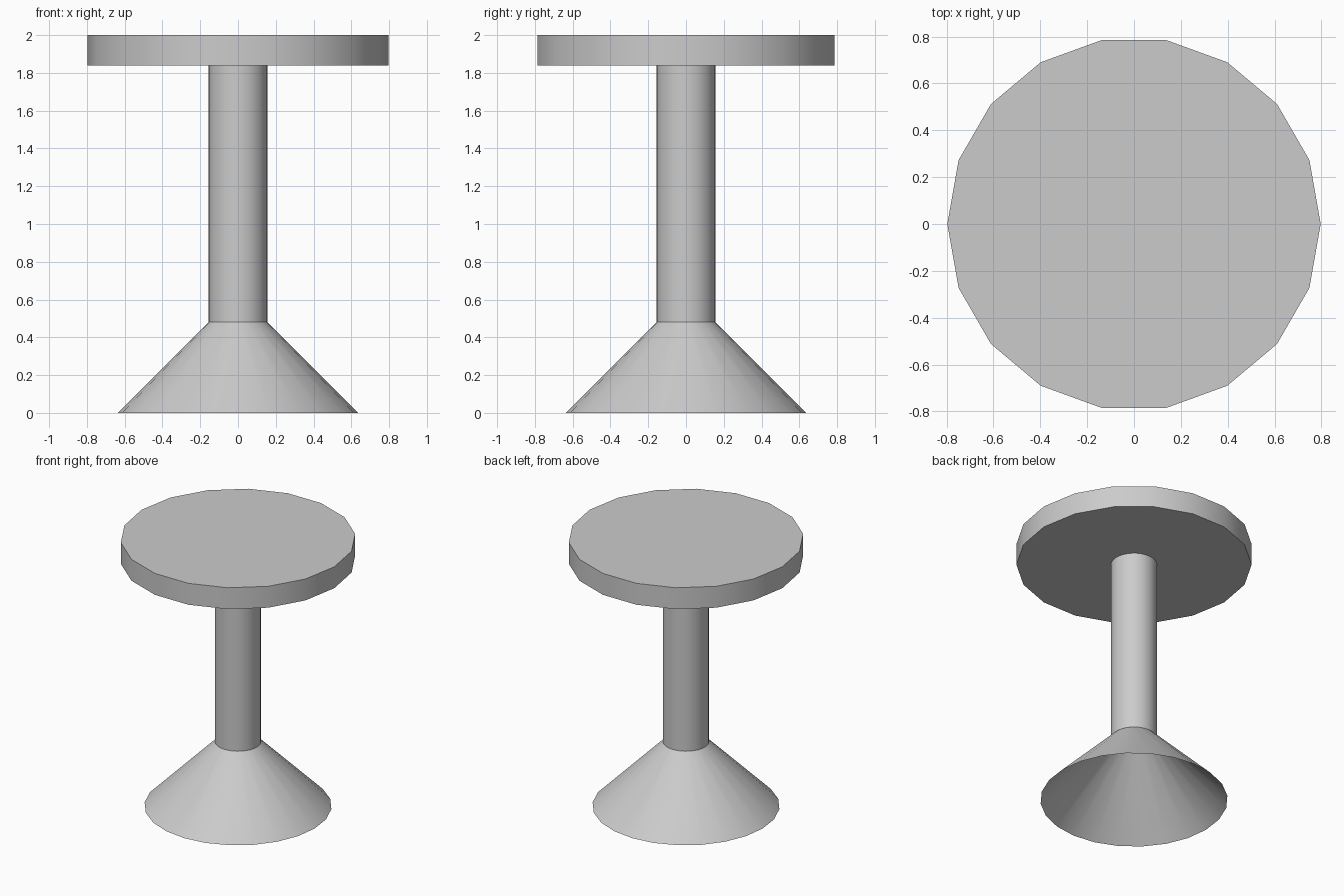
import bpy
import math

if "Cube" in bpy.data.objects:
    bpy.data.objects.remove(bpy.data.objects["Cube"])


def smooth(name):
    obj = bpy.context.object
    obj.name = name
    bpy.ops.object.shade_smooth_by_angle(angle=math.radians(30))
    return obj


def cylinder(name, sides, radius, z0, z1, turn=0.0):
    bpy.ops.mesh.primitive_cylinder_add(
        vertices=sides, radius=radius, depth=z1 - z0,
        location=(0, 0, (z0 + z1) / 2), rotation=(0, 0, turn))
    return smooth(name)


# Flared foot: open, hollow cone shell
FOOT_TOP = 0.48
bpy.ops.mesh.primitive_cone_add(
    vertices=24, radius1=0.635, radius2=0.156, depth=FOOT_TOP,
    end_fill_type='NOTHING', location=(0, 0, FOOT_TOP / 2))
smooth("flared_foot")

# Round column
cylinder("column", 32, 0.156, FOOT_TOP, 1.84)

# Eighteen-sided seat, with corners on the x axis
cylinder("seat", 18, 0.797, 1.84, 2.0, math.radians(90))
